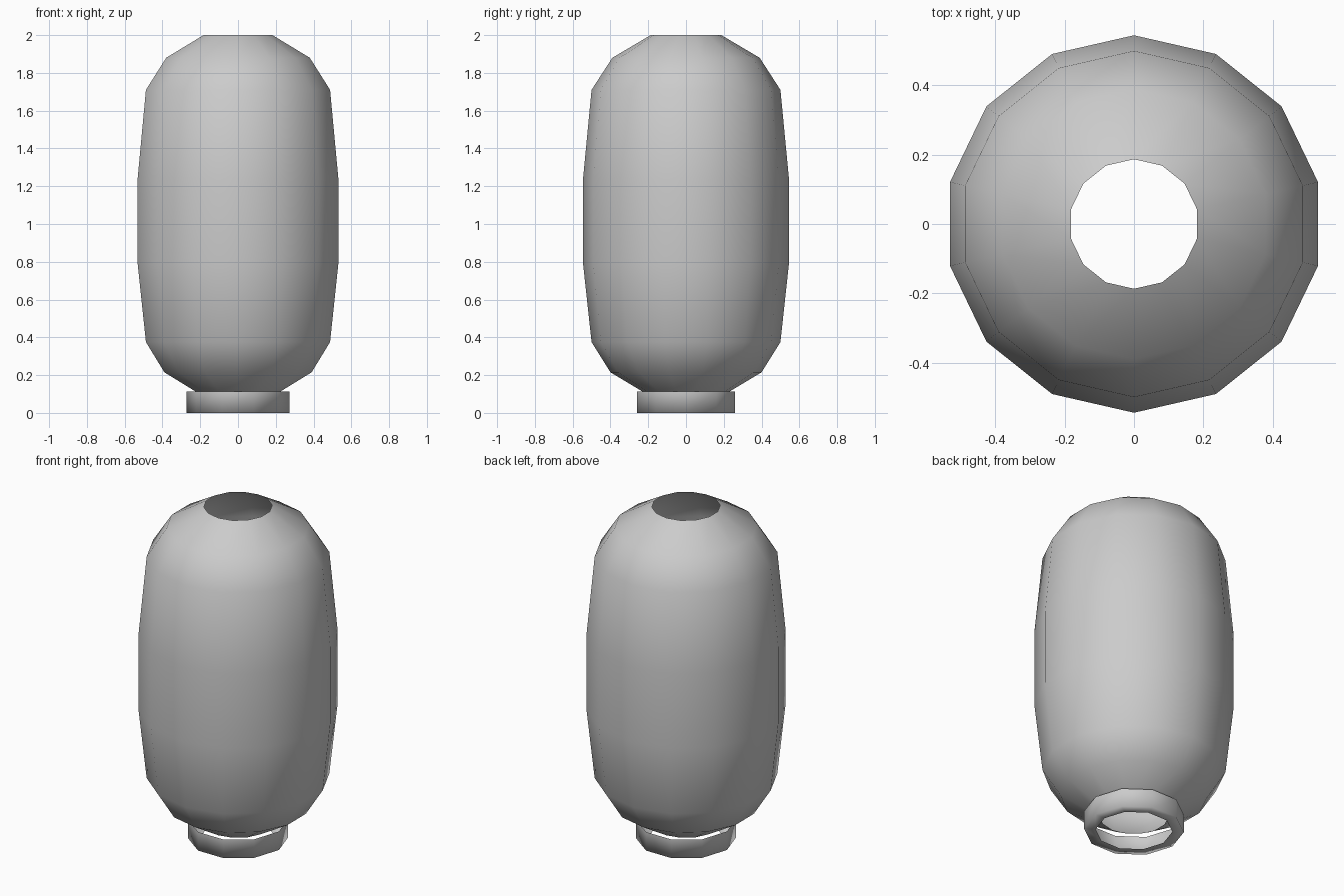
import bpy
import bmesh
from math import cos, sin, pi, tau

cube = bpy.data.objects.get("Cube")
if cube:
    bpy.data.objects.remove(cube, do_unlink=True)

grey = bpy.data.materials.new("plain grey")
grey.use_nodes = True
colour = (0.6, 0.6, 0.6, 1)
grey.diffuse_color = colour
grey.node_tree.nodes["Principled BSDF"].inputs["Base Color"].default_value = colour


def lathe(name, profile, sides, start):
    """Turn an open (radius, height) profile, listed bottom to top on the outside."""
    bm = bmesh.new()
    rings = []
    for r, z in profile:
        angles = [start + tau * i / sides for i in range(sides)]
        rings.append([bm.verts.new((r * cos(a), r * sin(a), z)) for a in angles])
    for low, high in zip(rings, rings[1:]):
        for i in range(sides):
            j = (i + 1) % sides
            bm.faces.new((low[i], low[j], high[j], high[i])).smooth = True
    mesh = bpy.data.meshes.new(name)
    bm.to_mesh(mesh)
    bm.free()
    mesh.materials.append(grey)
    obj = bpy.data.objects.new(name, mesh)
    bpy.context.collection.objects.link(obj)
    return obj


# Barrel-shaped shell, open at both ends
lathe("lantern_shell", [(0.187, 0.087), (0.40, 0.215), (0.50, 0.375), (0.545, 0.79),
                        (0.545, 1.24), (0.50, 1.71), (0.39, 1.88), (0.187, 2.0)],
      14, pi / 2)

# Collar under the shell: a wall with an inward lip at the bottom
lathe("bottom_collar", [(0.21, 0), (0.273, 0), (0.273, 0.112)], 10, 0)
